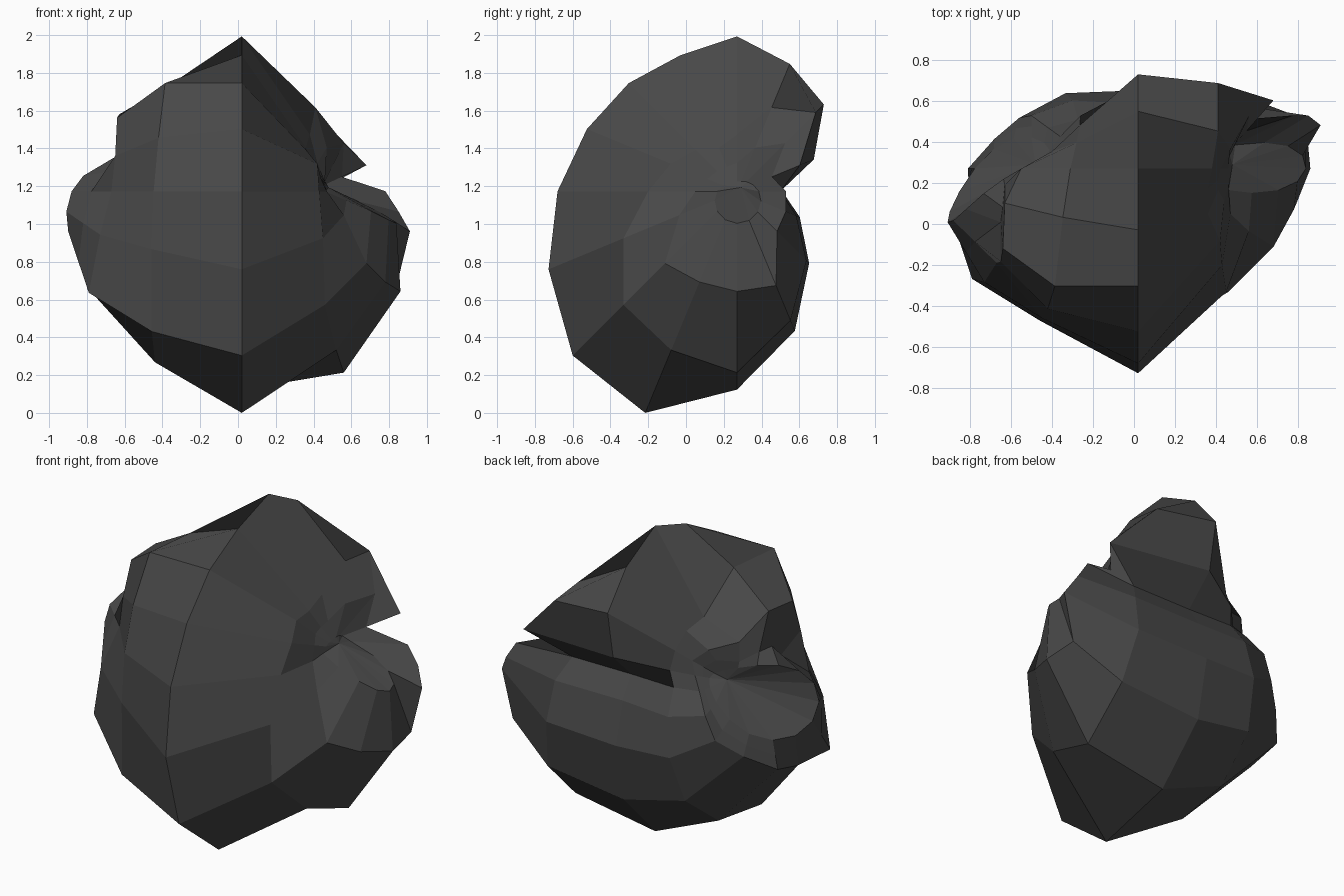
import bpy, bmesh, math

if "Cube" in bpy.data.objects:
    bpy.data.objects.remove(bpy.data.objects["Cube"])

# The rock is a coiled shell: 16 spokes turn around a sideways axis at y=0.27, z=1.18
N = 16
AXIS_Y, AXIS_Z = 0.27, 1.18
angles = [2 * math.pi * i / N for i in range(N)]


def wave(base, amp, peak):
    """Smoothly varying value around the axis, largest at the peak angle."""
    return [base + amp * math.cos(a - math.radians(peak)) for a in angles]


def blend(p, q, t):
    return [a + (b - a) * t for a, b in zip(p, q)]


# Spoke order: up, over the front, down, then up the back
crest_r = [.82, .78, .81, .86, .95, 1.08, 1.23, 1.27, 1.05, .80, .54, .34, .23, .44, .65, .73]

# Right flank, outer to inner
right1_x = [.38, .36, .36, .42, .43, .45, .46, .52, .56, .55, .50, .48, .42, .68, .41, .41]
right1_r = [.30, .25, .31, .38, .47, .65, .85, .91, .96, .74, .52, .34, .23, .36, .59, .48]
right2_x = [.42, .41, .41, .44, .47, .56, .68, .78, .86, .84, .91, .85, .78, .55, .56, .47]
right2_r = [.15, .14, .15, .17, .22, .33, .54, .52, .53, .54, .30, .28, .26, .20, .36, .25]
right3_x = [.46 + .38 * max(0, math.cos(a - math.radians(185))) for a in angles]
right3_r = wave(.11, .06, 185)

# Left flank, outer to inner
left1_x = wave(-.36, -.10, 120)
left1_r = [.35, .62, .81, .74, .73, .80, 1.05, .98, .87, .71, .52, .36, .24, .28, .30, .33]
left2_x = [-.55, -.63, -.64, -.65, -.67, -.73, -.79, -.80, -.81, -.68, -.56, -.50, -.42, -.36, -.33, -.40]
left2_r = [.26, .44, .55, .49, .46, .60, .76, .55, .45, .38, .35, .28, .20, .17, .20, .22]
left3_x = wave(-.66, -.25, 118)
left3_r = wave(.19, .11, 145)
# Undercut step below the left shoulder: a straight wall on the upper front spokes
step_x = [a if i < 4 else (a + b) / 2 for i, (a, b) in enumerate(zip(left2_x, left3_x))]
step_r = blend(left2_r, left3_r, .75)
step_r[4:] = blend(left2_r, left3_r, .5)[4:]

rings = [(right3_x, right3_r), (right2_x, right2_r), (right1_x, right1_r),
         ([.02] * N, crest_r),
         (left1_x, left1_r), (left2_x, left2_r), (step_x, step_r), (left3_x, left3_r)]

bm = bmesh.new()
loops = [[bm.verts.new((x, AXIS_Y - r * math.sin(a), AXIS_Z + r * math.cos(a)))
          for a, x, r in zip(angles, xs, rs)] for xs, rs in rings]

# Skin between neighbouring rings
for p, q in zip(loops, loops[1:]):
    for i in range(N):
        j = (i + 1) % N
        bm.faces.new((p[i], p[j], q[j], q[i]))

# Sunken hubs on both sides
for loop, x in ((loops[0], .48), (loops[-1], -.48)):
    hub = bm.verts.new((x, AXIS_Y + .02, AXIS_Z + .02))
    for i in range(N):
        bm.faces.new((loop[i], hub, loop[(i + 1) % N]))

bmesh.ops.recalc_face_normals(bm, faces=bm.faces)
low = min(v.co.z for v in bm.verts)
for v in bm.verts:
    v.co.z -= low
mesh = bpy.data.meshes.new("folded_rock")
bm.to_mesh(mesh)
bm.free()

# Single dark stone colour
stone = bpy.data.materials.new("dark_stone")
stone.diffuse_color = (0.065, 0.065, 0.065, 1)
stone.use_nodes = True
stone.node_tree.nodes["Principled BSDF"].inputs["Base Color"].default_value = stone.diffuse_color
mesh.materials.append(stone)
rock = bpy.data.objects.new("folded_rock", mesh)
bpy.context.collection.objects.link(rock)
